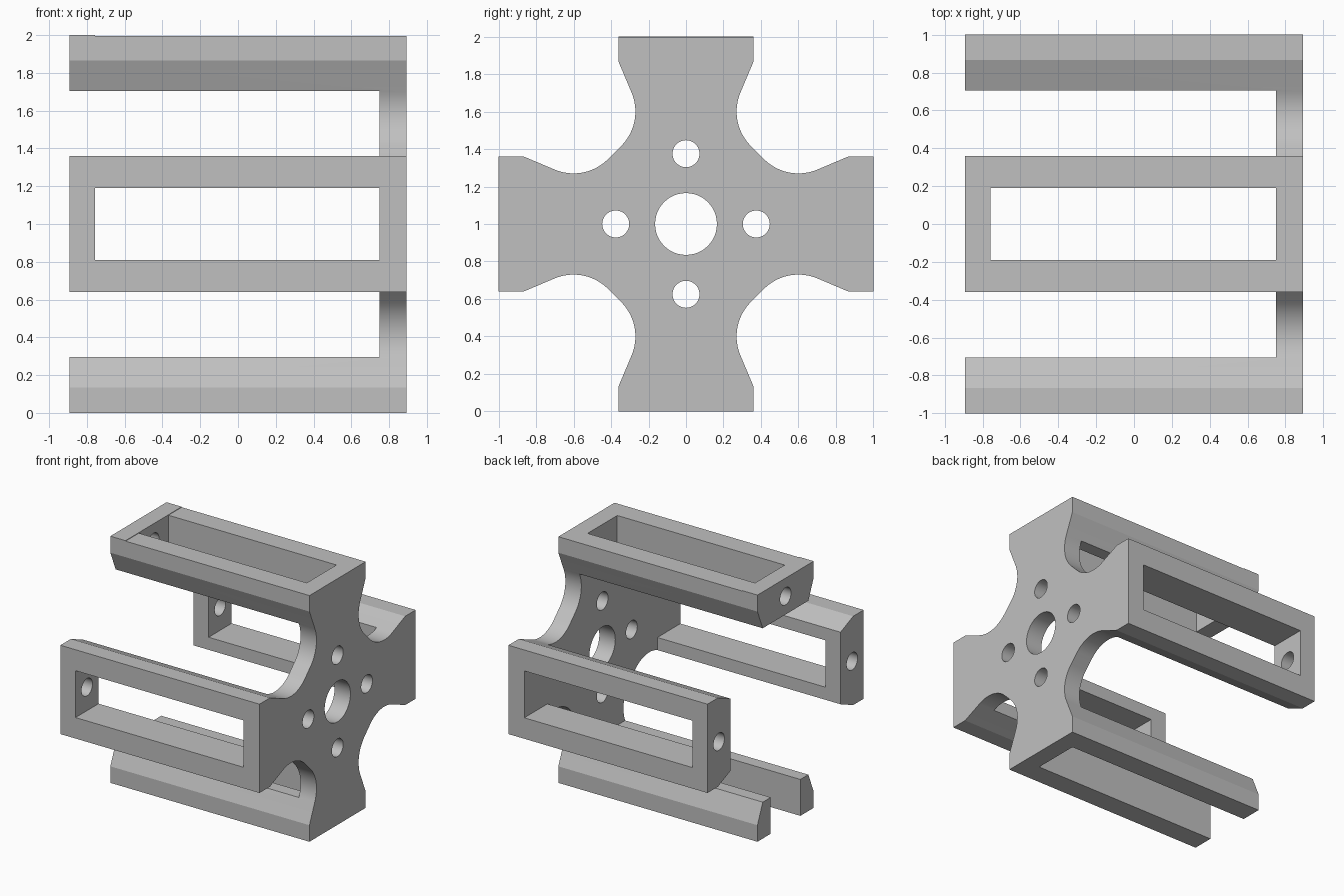
import bpy, bmesh
from math import cos, sin, pi, radians
from mathutils import Matrix, Vector

if "Cube" in bpy.data.objects:
    bpy.data.objects.remove(bpy.data.objects["Cube"], do_unlink=True)

HALF = 0.893          # half length along x
PLATE_IN = 0.75       # inner face of the hub plate
POST_IN = -0.757      # inner face of the end posts
RAIL_IN = 0.705       # radial start of the rails
CENTRE = Vector((0, 0, 1))

grey = bpy.data.materials.new("plain grey")
grey.use_nodes = True
colour = (0.53, 0.53, 0.53, 1)
grey.diffuse_color = colour
grey.node_tree.nodes["Principled BSDF"].inputs["Base Color"].default_value = colour


def finish(name, bm):
    bmesh.ops.recalc_face_normals(bm, faces=bm.faces)
    mesh = bpy.data.meshes.new(name)
    bm.to_mesh(mesh)
    bm.free()
    ob = bpy.data.objects.new(name, mesh)
    bpy.context.collection.objects.link(ob)
    return ob


def add_box(bm, lo, hi):
    lo, hi = Vector(lo), Vector(hi)
    m = Matrix.Translation((lo + hi) / 2 + CENTRE) @ Matrix.Diagonal((*(hi - lo), 1))
    bmesh.ops.create_cube(bm, size=1, matrix=m)


def add_hole(bm, x0, x1, y, z, r):
    m = Matrix.Translation(Vector(((x0 + x1) / 2, y, z)) + CENTRE) @ Matrix.Rotation(pi / 2, 4, 'Y')
    bmesh.ops.create_cone(bm, cap_ends=True, segments=48, radius1=r, radius2=r,
                          depth=x1 - x0, matrix=m)


def cut(ob, cutter):
    mod = ob.modifiers.new("cut", 'BOOLEAN')
    mod.operation, mod.solver, mod.object = 'DIFFERENCE', 'EXACT', cutter
    bpy.context.view_layer.objects.active = ob
    bpy.ops.object.modifier_apply(modifier=mod.name)
    bpy.data.objects.remove(cutter, do_unlink=True)


# Cross outline: one scalloped quadrant, turned four times
side = [(1.0, 0.36), (0.866, 0.36)]
for i in range(17):
    a = radians(-67.2 - 67.8 * i / 16)
    side.append((0.6 + 0.26 * cos(a), 0.53 + 0.26 * sin(a)))
quadrant = side + [(z, y) for y, z in reversed(side)]
outline = []
for k in range(4):
    turn = Matrix.Rotation(k * pi / 2, 2)
    outline += [turn @ Vector(p) for p in quadrant]

# Solid cross bar, later hollowed into plate, rails and posts
bm = bmesh.new()
face = bm.faces.new([bm.verts.new((-HALF, p.x, p.y + 1)) for p in outline])
grown = bmesh.ops.extrude_face_region(bm, geom=[face])
bmesh.ops.translate(bm, vec=(2 * HALF, 0, 0),
                    verts=[v for v in grown["geom"] if isinstance(v, bmesh.types.BMVert)])
frame = finish("cross_frame", bm)

# Hollow core leaves the hub plate at +x
bm = bmesh.new()
add_box(bm, (-2, -RAIL_IN, -RAIL_IN), (PLATE_IN, RAIL_IN, RAIL_IN))
cut(frame, finish("core_cutter", bm))

# Rail slots; the bottom one is open at its end
bm = bmesh.new()
for s in (-1, 1):
    near, far = sorted((s * 0.6, s * 1.2))
    add_box(bm, (POST_IN, near, -0.19), (PLATE_IN, far, 0.19))
    add_box(bm, (POST_IN if s > 0 else -2, -0.19, near), (PLATE_IN, 0.19, far))
cut(frame, finish("slot_cutter", bm))

# Hub bore, four bolt holes and three post holes
bm = bmesh.new()
add_hole(bm, 0.5, 1.1, 0, 0, 0.165)
for y, z in ((1, 0), (-1, 0), (0, 1), (0, -1)):
    add_hole(bm, 0.5, 1.1, y * 0.375, z * 0.375, 0.072)
    if z >= 0:
        add_hole(bm, -1.1, -0.6, y * 0.853, z * 0.853, 0.07)
cut(frame, finish("hole_cutter", bm))

# Top rail sits a hair below its end post
bm = bmesh.new()
add_box(bm, (POST_IN, -0.5, 0.996), (2, 0.5, 1.2))
cut(frame, finish("step_cutter", bm))

# Material and shading
frame.data.materials.clear()
frame.data.materials.append(grey)
for p in frame.data.polygons:
    p.material_index = 0
bpy.ops.object.select_all(action='DESELECT')
frame.select_set(True)
bpy.context.view_layer.objects.active = frame
bpy.ops.object.shade_smooth_by_angle(angle=radians(20))
